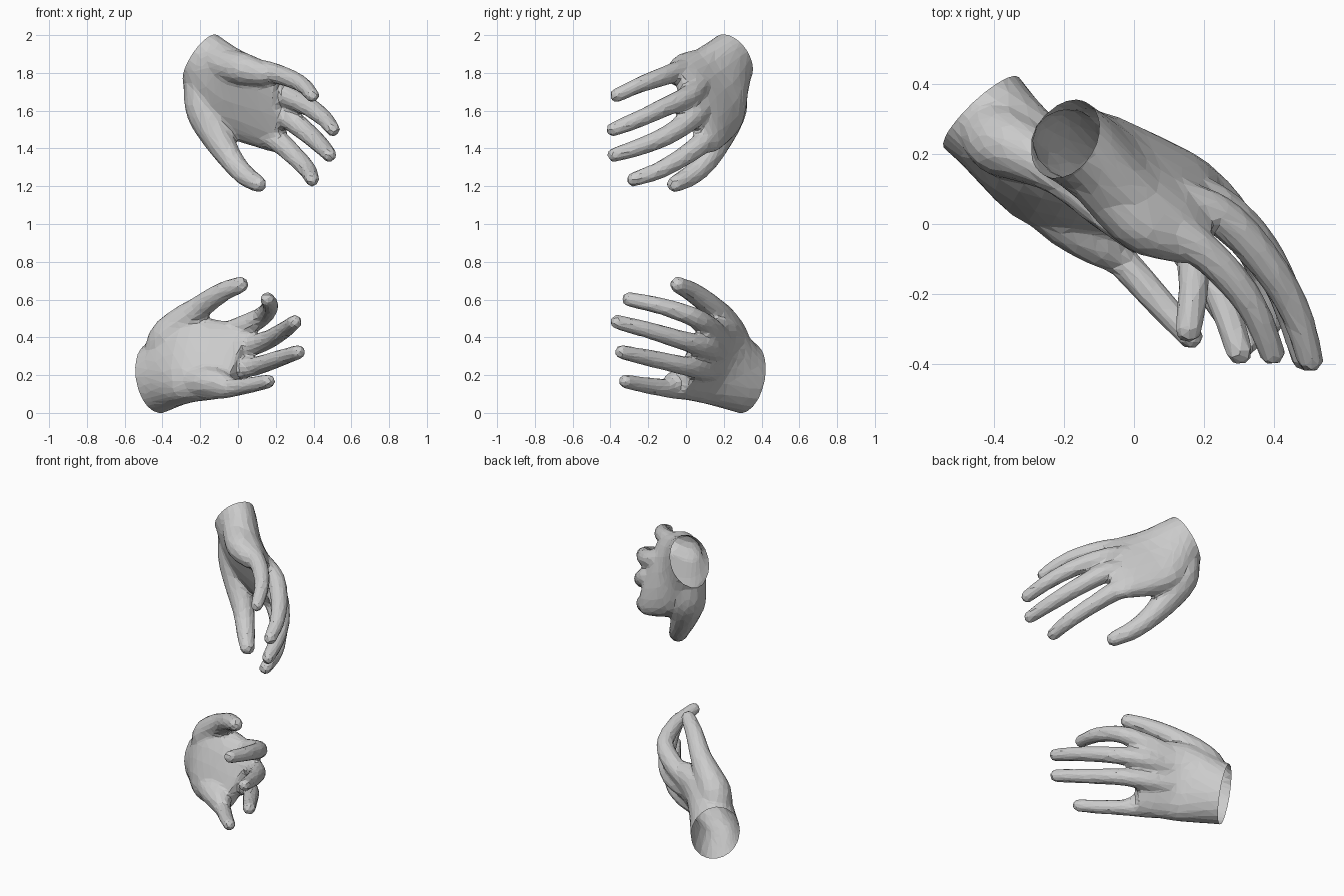
import bpy, bmesh, math
from mathutils import Vector as V

if "Cube" in bpy.data.objects:
    bpy.data.objects.remove(bpy.data.objects["Cube"])


def spline(pts, steps=6):
    """Catmull-Rom resampling of equal-length tuples."""
    ps = [V(p) for p in pts]
    ps = [ps[0] * 2 - ps[1]] + ps + [ps[-1] * 2 - ps[-2]]
    out = []
    for i in range(1, len(ps) - 2):
        a, b, c, d = ps[i - 1:i + 3]
        for k in range(steps):
            t = k / steps
            out.append(0.5 * (b * 2 + (c - a) * t + (a * 2 - b * 5 + c * 4 - d) * t * t
                              + (b * 3 - a - c * 3 + d) * t ** 3))
    return out + [ps[-2]]


def skin_rings(bm, rings):
    """Join rings of points into one closed solid."""
    vs = [[bm.verts.new(p) for p in r] for r in rings]
    n = len(vs[0])
    for a, b in zip(vs, vs[1:]):
        for j in range(n):
            k = (j + 1) % n
            bm.faces.new((a[j], a[k], b[k], b[j]))
    bm.faces.new(vs[0][::-1])
    bm.faces.new(vs[-1])


def finger(bm, pts, n=12):
    """Tapered tube with rounded ends; points are x, y, z, radius."""
    path = spline(pts)
    c = [V(p[:3]) for p in path]
    r = [p[3] * 1.07 for p in path]
    d, s = (c[-1] - c[-2]).normalized(), (c[0] - c[1]).normalized()
    end, re, start, rs = c[-1], r[-1], c[0], r[0]
    for ang in (25, 50, 70, 85):
        a = math.radians(ang)
        c.append(end + d * re * 0.9 * math.sin(a))
        r.append(re * math.cos(a))
        c.insert(0, start + s * rs * math.sin(a))
        r.insert(0, rs * math.cos(a))
    rings = []
    for i, p in enumerate(c):
        t = (c[min(i + 1, len(c) - 1)] - c[max(i - 1, 0)]).normalized()
        u = t.cross(V((0, 0, 1))).normalized()
        w = u.cross(t)
        rings.append([p + (u * math.cos(2 * math.pi * k / n)
                           + w * math.sin(2 * math.pi * k / n)) * r[i] for k in range(n)])
    skin_rings(bm, rings)


def palm(bm, little_edge, index_edge, half_thick, n=20):
    """Flattened loft between the two edges of the palm; returns the wrist plane."""
    A, B = spline(little_edge, 5), spline(index_edge, 5)
    T = [v[0] for v in spline([(h, 0, 0) for h in half_thick], 5)]
    C = [(a + b) / 2 for a, b in zip(A, B)]
    rings = []
    for i, c in enumerate(C):
        w = (B[i] - A[i]) / 2
        t = C[min(i + 1, len(C) - 1)] - C[max(i - 1, 0)]
        nrm = t.cross(w).normalized()
        if i == 0:
            fwd = w.cross(nrm).normalized()
            if fwd.dot(t) < 0:
                fwd = -fwd
        e = 1.0 - 0.2 * min(1, i / 5)      # round wrist, squarer palm
        ring = []
        for k in range(n):
            x, y = math.cos(2 * math.pi * k / n), math.sin(2 * math.pi * k / n)
            ring.append(c + w * math.copysign(abs(x) ** e, x)
                        + nrm * T[i] * math.copysign(abs(y) ** e, y))
        rings.append(ring)
    rings.insert(0, [p - fwd * 0.06 for p in rings[0]])
    skin_rings(bm, rings)
    return C[0], fwd


def build_hand(name, palm_data, fingers):
    bm = bmesh.new()
    co, fwd = palm(bm, *palm_data)
    for f in fingers:
        finger(bm, f)
    bmesh.ops.recalc_face_normals(bm, faces=bm.faces)
    me = bpy.data.meshes.new(name)
    bm.to_mesh(me)
    bm.free()
    ob = bpy.data.objects.new(name, me)
    bpy.context.collection.objects.link(ob)
    # fuse, soften, then reduce to flat facets
    m = ob.modifiers.new("fuse", 'REMESH')
    m.mode, m.voxel_size = 'VOXEL', 0.011
    m = ob.modifiers.new("soften", 'SMOOTH')
    m.factor, m.iterations = 0.5, 14
    m = ob.modifiers.new("facets", 'DECIMATE')
    m.ratio = 0.05
    dg = bpy.context.evaluated_depsgraph_get()
    low = bpy.data.meshes.new_from_object(ob.evaluated_get(dg))
    ob.modifiers.clear()
    ob.data = low
    # open wrist
    bm = bmesh.new()
    bm.from_mesh(low)
    bmesh.ops.bisect_plane(bm, geom=bm.verts[:] + bm.edges[:] + bm.faces[:],
                           plane_co=co, plane_no=fwd, clear_inner=True)
    for f in bm.faces:
        f.smooth = False
    bm.to_mesh(low)
    bm.free()
    return ob


# upper hand: little edge, index edge, half thickness from wrist to knuckles
upper_palm = (
    [(-0.12, 0.20, 2.005), (-0.01, 0.05, 1.92), (0.11, -0.02, 1.87), (0.20, -0.06, 1.82)],
    [(-0.27, 0.285, 1.74), (-0.11, 0.27, 1.51), (0.165, 0.17, 1.39), (0.25, 0.105, 1.38)],
    [0.122, 0.110, 0.075, 0.042])
upper_fingers = [
    # thumb, index, middle, ring, little, heel of the palm
    [(-0.20, 0.235, 1.74, .085), (-0.175, 0.22, 1.60, .095), (-0.11, 0.17, 1.46, .078),
     (-0.03, 0.105, 1.335, .060), (0.035, 0.03, 1.26, .053), (0.11, -0.06, 1.21, .043)],
    [(0.05, 0.18, 1.51, .050), (0.20, 0.105, 1.445, .056), (0.295, 0.00, 1.365, .050),
     (0.37, -0.14, 1.285, .044), (0.393, -0.28, 1.235, .037)],
    [(0.10, 0.12, 1.62, .050), (0.255, 0.04, 1.565, .056), (0.375, -0.09, 1.475, .050),
     (0.445, -0.24, 1.41, .044), (0.485, -0.383, 1.365, .037)],
    [(0.09, 0.09, 1.74, .050), (0.25, 0.02, 1.68, .054), (0.375, -0.11, 1.62, .049),
     (0.46, -0.25, 1.555, .043), (0.503, -0.388, 1.50, .037)],
    [(0.03, 0.04, 1.83, .050), (0.15, -0.04, 1.81, .052), (0.265, -0.14, 1.775, .047),
     (0.345, -0.25, 1.735, .041), (0.395, -0.37, 1.68, .036)],
    [(-0.13, 0.17, 1.88, .08), (-0.06, 0.09, 1.84, .085), (0.03, 0.00, 1.82, .082),
     (0.13, -0.05, 1.795, .06)],
]
build_hand("upper_hand", upper_palm, upper_fingers)

# lower hand
lower_palm = (
    [(-0.41, 0.29, -0.003), (-0.30, 0.075, 0.055), (-0.145, -0.02, 0.075), (-0.06, -0.05, 0.09)],
    [(-0.46, 0.345, 0.37), (-0.24, 0.23, 0.49), (0.0, 0.15, 0.47), (0.08, 0.115, 0.46)],
    [0.148, 0.122, 0.078, 0.045])
lower_fingers = [
    # thumb, index, middle, ring, little, heel of the palm
    [(-0.42, 0.285, 0.26, .085), (-0.375, 0.235, 0.39, .095), (-0.305, 0.20, 0.475, .080),
     (-0.205, 0.14, 0.555, .061), (-0.09, 0.04, 0.635, .051), (0.015, -0.045, 0.68, .042)],
    [(-0.13, 0.19, 0.40, .050), (0.02, 0.12, 0.455, .056), (0.13, 0.03, 0.512, .049),
     (0.17, -0.14, 0.567, .043), (0.155, -0.305, 0.602, .037)],
    [(-0.13, 0.17, 0.32, .050), (0.02, 0.11, 0.345, .056), (0.14, 0.00, 0.378, .049),
     (0.24, -0.19, 0.435, .043), (0.302, -0.367, 0.482, .037)],
    [(-0.17, 0.14, 0.22, .050), (-0.04, 0.085, 0.23, .054), (0.09, 0.00, 0.247, .048),
     (0.215, -0.18, 0.287, .043), (0.32, -0.342, 0.323, .037)],
    [(-0.24, 0.06, 0.125, .050), (-0.14, -0.02, 0.125, .052), (-0.04, -0.10, 0.130, .046),
     (0.065, -0.215, 0.147, .041), (0.163, -0.322, 0.168, .036)],
    [(-0.33, 0.15, 0.16, .085), (-0.19, 0.02, 0.165, .082), (-0.10, -0.05, 0.155, .068),
     (-0.05, -0.09, 0.14, .05)],
]
build_hand("lower_hand", lower_palm, lower_fingers)
